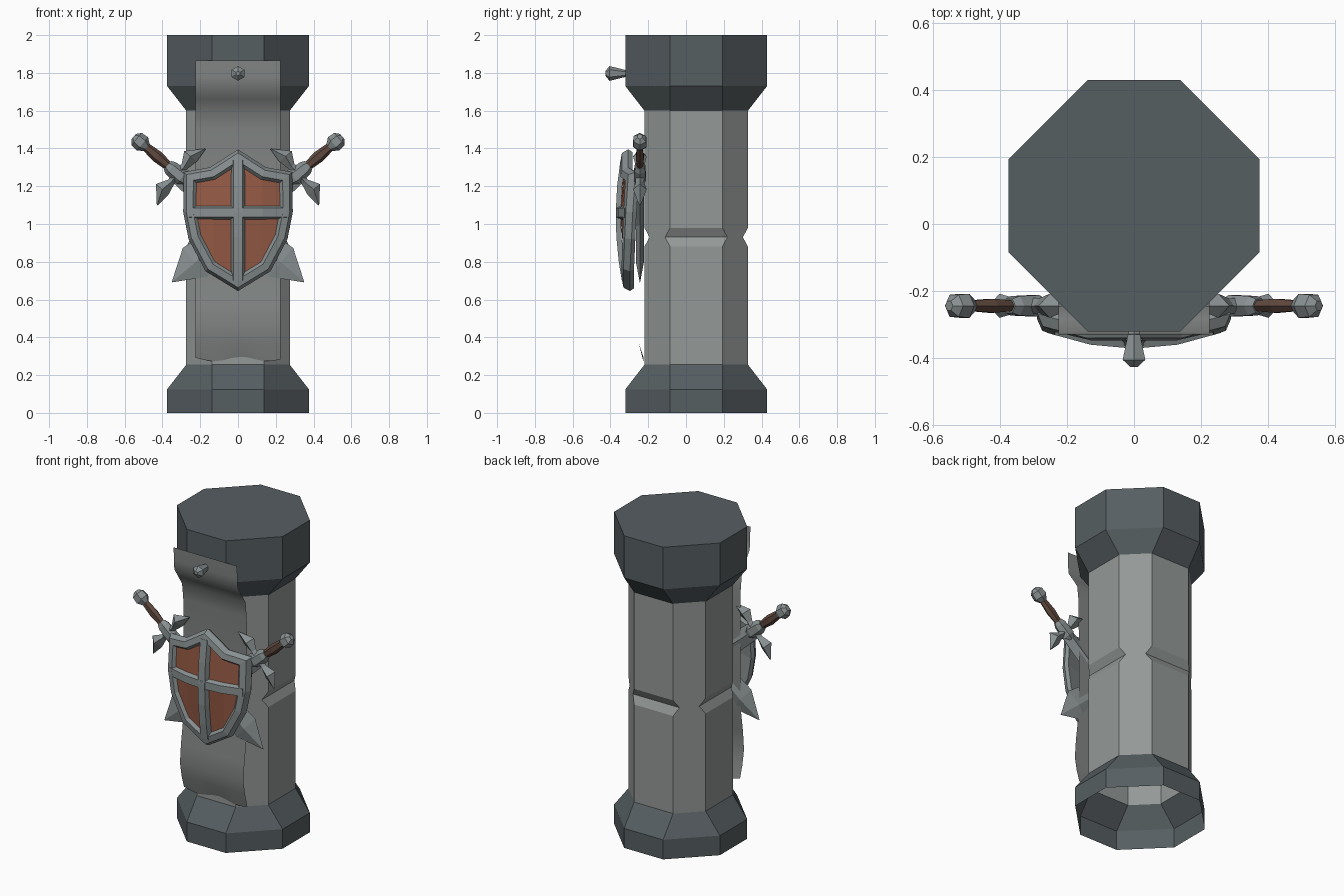
import bpy, bmesh, math
from mathutils import Vector

if "Cube" in bpy.data.objects:
    bpy.data.objects.remove(bpy.data.objects["Cube"])


def mat(name, c):
    m = bpy.data.materials.new(name)
    m.diffuse_color = (*c, 1)
    m.use_nodes = True
    m.node_tree.nodes["Principled BSDF"].inputs["Base Color"].default_value = m.diffuse_color
    return m


STONE = mat("light stone", (.295, .318, .31))
DARK = mat("dark stone", (.093, .112, .12))
CLOTH = mat("grey cloth", (.225, .24, .235))
STEEL = mat("steel", (.25, .28, .285))
RED = mat("rust red", (.30, .102, .058))
LEATHER = mat("brown leather", (.114, .065, .048))


def finish(name, bm, *mats):
    bmesh.ops.recalc_face_normals(bm, faces=bm.faces)
    me = bpy.data.meshes.new(name)
    bm.to_mesh(me)
    bm.free()
    ob = bpy.data.objects.new(name, me)
    bpy.context.collection.objects.link(ob)
    for m in mats:
        me.materials.append(m)
    return ob


def loft(bm, rings, closed=True, start=True, end=True):
    """Join rings of points with quads, optionally capping the ends."""
    vs = [[bm.verts.new(p) for p in r] for r in rings]
    n = len(rings[0])
    for a, b in zip(vs, vs[1:]):
        for i in range(n if closed else n - 1):
            j = (i + 1) % n
            bm.faces.new((a[i], a[j], b[j], b[i]))
    if start:
        bm.faces.new(vs[0])
    if end:
        bm.faces.new(vs[-1])
    return vs


# pillar: eight-sided shell, open below, V groove in the four main faces
CY = .054


def octagon(z, a, h):
    q = [(a, -h), (a, h), (h, a), (-h, a), (-a, h), (-a, -h), (-h, -a), (h, -a)]
    return [(x, y + CY, z) for x, y in q]


bm = bmesh.new()
loft(bm, [octagon(*r) for r in (
    (0, .375, .138), (.125, .375, .138), (.255, .274, .138), (.88, .274, .138),
    (.93, .247, .165), (.98, .274, .138), (1.6, .274, .138),
    (1.73, .375, .138), (2, .375, .138))], start=False)
for f in bm.faces:
    z = f.calc_center_median().z
    f.material_index = int(z < .25 or z > 1.61)
finish("pillar", bm, STONE, DARK)

# hanging cloth: thin sheet following the cap, then the shaft
prof = [(1.865, -.33), (1.78, -.328), (1.72, -.323), (1.66, -.283), (1.6, -.245),
        (1.5, -.233), (1.2, -.23), (.85, -.23), (.7, -.238), (.58, -.256),
        (.46, -.266), (.37, -.25), (.285, -.226)]
bm = bmesh.new()
rows = []
for k, (z, y) in enumerate(prof):
    last = k == len(prof) - 1
    rows.append([(x, y, z + (.012 * math.sin(x * 22 + 1.2) if last else 0))
                 for x in [-.225 + .05 * i for i in range(10)]])
loft(bm, rows, closed=False, start=False, end=False)
cloth = finish("hanging_cloth", bm, CLOTH)
for p in cloth.data.polygons:
    p.use_smooth = True

# peg holding the cloth
bm = bmesh.new()
loft(bm, [[(r * math.sin(i * math.pi / 3), y, 1.797 + r * math.cos(i * math.pi / 3))
           for i in range(6)] for y, r in ((-.31, .016), (-.405, .039), (-.427, .012))])
finish("cloth_peg", bm, STEEL)

# shield
half = [(0, 1.395), (.148, 1.3), (.288, 1.275), (.29, 1.063), (.262, .92), (.172, .75), (0, .645)]
outline = half + [(-x, z) for x, z in half[-2:0:-1]]


def front(x, z):
    return -.371 + .7 * x * x + .28 * (z - 1.04) ** 2


def inset(pts, d):
    out = []
    for i, p in enumerate(pts):
        p0, p, p1 = (Vector(q) for q in (pts[i - 1], p, pts[(i + 1) % len(pts)]))
        e0, e1 = (p - p0).normalized(), (p1 - p).normalized()
        n0, n1 = Vector((e0.y, -e0.x)), Vector((e1.y, -e1.x))
        out.append(p + (n0 + n1) * d / (1 + n0.dot(n1)))
    return out


def ring(d, dy):
    return [(x, front(x, z) + dy, z) for x, z in inset(outline, d)]


def plate(bm, d, dy):
    """Filled inset outline, cut into facets and bent to the shield curve."""
    t = bmesh.new()
    t.faces.new([t.verts.new((x, 0, z)) for x, z in inset(outline, d)])
    cuts = [((x, 0, 0), (1, 0, 0)) for x in (-.13, 0, .13)] + [((0, 0, 1.06), (0, 0, 1))]
    for co, no in cuts:
        bmesh.ops.bisect_plane(t, geom=t.verts[:] + t.edges[:] + t.faces[:],
                               plane_co=co, plane_no=no)
    for v in t.verts:
        v.co.y = front(v.co.x, v.co.z) + dy
    me = bpy.data.meshes.new("temp")
    t.to_mesh(me)
    t.free()
    bm.from_mesh(me)
    bpy.data.meshes.remove(me)


bm = bmesh.new()
loft(bm, [ring(.012, .055), ring(0, .03), ring(.016, 0), ring(.052, 0), ring(.068, .022)],
     start=False, end=False)
plate(bm, .012, .055)
bmesh.ops.remove_doubles(bm, verts=bm.verts, dist=.0005)
finish("shield_rim", bm, STEEL)

bm = bmesh.new()
plate(bm, .066, .022)
finish("shield_panels", bm, RED)

bars = ((-.036, .026), (-.024, -.001), (.024, -.001), (.036, .026))
bm = bmesh.new()
loft(bm, [[(w, front(0, z) + d, z) for w, d in bars]
          for z in (.7, .8, .93, 1.06, 1.2, 1.34)])
loft(bm, [[(x, front(x, 1.06) + d, 1.06 + w) for w, d in bars]
          for x in (-.26, -.13, 0, .13, .26)])
finish("shield_cross", bm, STEEL)

# crossed swords: s runs from guard to tip, v across the blade, t is depth
U, V = Vector((-.76, -.65)), Vector((.65, -.76))
SY = -.244


def sword(side, label):
    def P(s, v, t=0):
        q = Vector((.32, 1.265)) + U * s + V * v
        return (side * q.x, SY + t, q.y)

    def turned(bm, n, prof, depth=1):
        loft(bm, [[P(s, r * math.cos(2 * math.pi * i / n),
                     depth * r * math.sin(2 * math.pi * i / n)) for i in range(n)]
                  for s, r in prof])

    bm = bmesh.new()
    loft(bm, [[P(s, -w), P(s, 0, -t), P(s, w), P(s, 0, t)] for s, w, t in
              ((0, .05, .02), (.35, .065, .021), (.72, .1, .021), (.882, .001, .001))])
    finish("blade_" + label, bm, STEEL)

    bm = bmesh.new()
    turned(bm, 6, ((-.07, .03), (-.045, .042), (.03, .046), (.06, .03)), .8)
    for k in (-1, 1):
        # flared arm: (v, low s, high s, half depth)
        arm = ((.0, -.025, .03, .025), (.055, -.018, .022, .022),
               (.115, -.052, .035, .036), (.195, .022, .028, .004))
        loft(bm, [[P(a, k * v), P((a + b) / 2, k * v, -t), P(b, k * v),
                   P((a + b) / 2, k * v, t)] for v, a, b, t in arm])
    finish("guard_" + label, bm, STEEL)

    bm = bmesh.new()
    turned(bm, 6, ((-.24, .022), (-.2, .026), (-.14, .032), (-.09, .027), (-.05, .022)), .75)
    finish("grip_" + label, bm, LEATHER)

    bm = bmesh.new()
    turned(bm, 6, ((-.305, .018), (-.285, .042), (-.245, .046), (-.215, .024)), .9)
    finish("pommel_" + label, bm, STEEL)


sword(1, "right")
sword(-1, "left")
